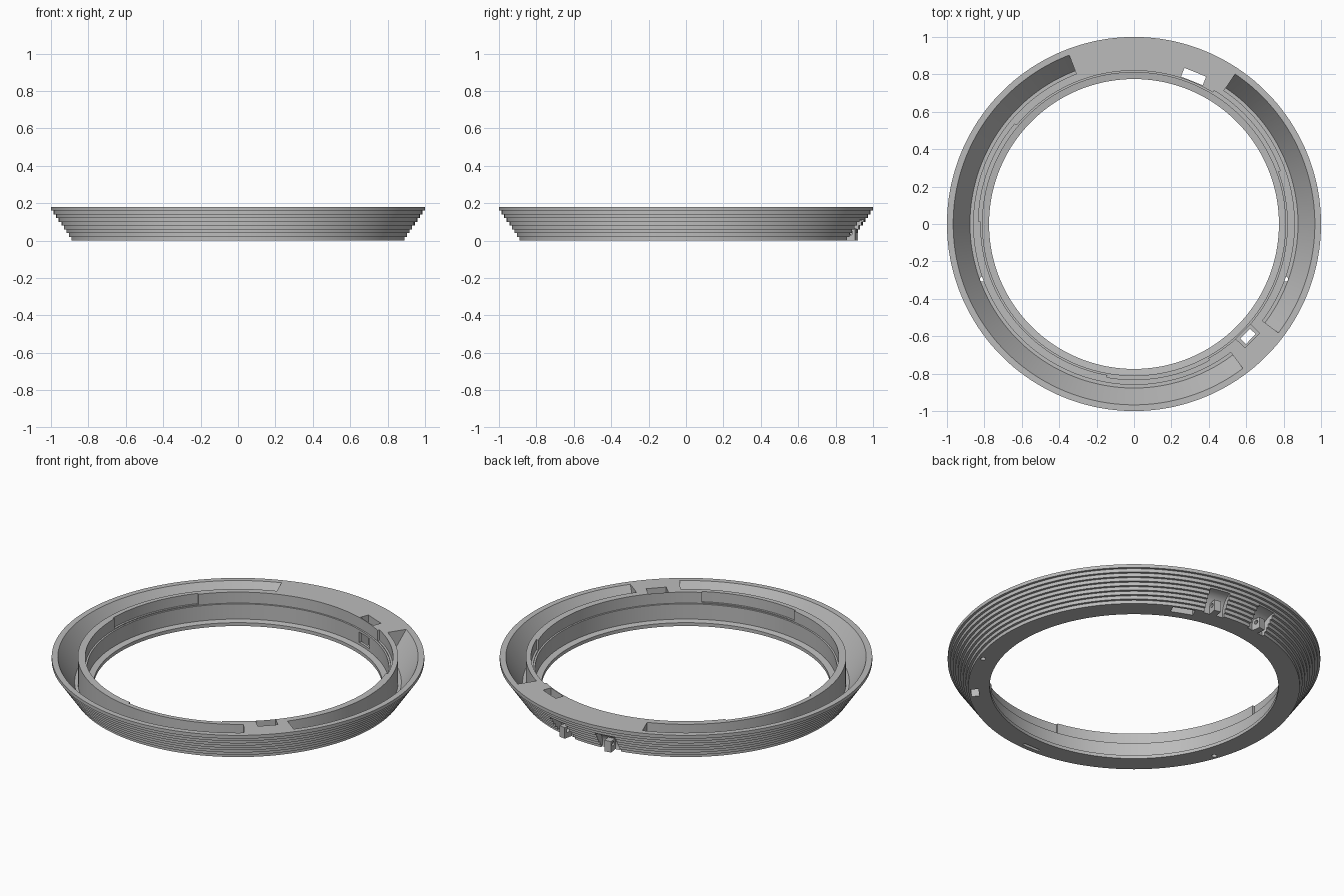
import bpy, bmesh, math
from mathutils import Matrix, Vector

if "Cube" in bpy.data.objects:
    bpy.data.objects.remove(bpy.data.objects["Cube"], do_unlink=True)

grey = bpy.data.materials.new("plain_grey")
grey.use_nodes = True
grey.diffuse_color = (0.5, 0.5, 0.5, 1)
grey.node_tree.nodes["Principled BSDF"].inputs["Base Color"].default_value = (0.5, 0.5, 0.5, 1)


def finish(name, bm):
    bmesh.ops.recalc_face_normals(bm, faces=bm.faces)
    mesh = bpy.data.meshes.new(name)
    bm.to_mesh(mesh)
    bm.free()
    mesh.materials.append(grey)
    obj = bpy.data.objects.new(name, mesh)
    bpy.context.collection.objects.link(obj)
    return obj


def sweep(name, profile, start=0, end=360):
    """Turn a closed (radius, height) profile around z between two angles."""
    bm = bmesh.new()
    full = end - start == 360
    steps = max(1, round((end - start) / 2))
    rings = []
    for i in range(steps if full else steps + 1):
        a = math.radians(start + (end - start) * i / steps)
        rings.append([bm.verts.new((r * math.cos(a), r * math.sin(a), z)) for r, z in profile])
    n = len(profile)
    for i in range(steps):
        p, q = rings[i], rings[(i + 1) % len(rings)]
        for j in range(n):
            k = (j + 1) % n
            bm.faces.new((p[j], p[k], q[k], q[j]))
    if not full:
        bm.faces.new(rings[0])
        bm.faces.new(rings[-1])
    return finish(name, bm)


def turned(angle):
    return Matrix.Rotation(math.radians(angle), 4, "Z")


def block(name, angle, r0, r1, width, z0, z1):
    """Box whose sides follow the radial and tangential directions."""
    bm = bmesh.new()
    centre = Vector(((r0 + r1) / 2, 0, (z0 + z1) / 2))
    bmesh.ops.create_cube(bm, size=1, matrix=turned(angle) @ Matrix.Translation(centre)
                          @ Matrix.Diagonal((r1 - r0, width, z1 - z0, 1)))
    return finish(name, bm)


def rod(name, angle, r, z, radius, length, upright=False):
    """Cylinder, upright or lying along the tangent."""
    bm = bmesh.new()
    tilt = Matrix.Identity(4) if upright else Matrix.Rotation(math.pi / 2, 4, "X")
    bmesh.ops.create_cone(bm, cap_ends=True, segments=32, radius1=radius, radius2=radius,
                          depth=length, matrix=turned(angle) @ Matrix.Translation((r, 0, z)) @ tilt)
    return finish(name, bm)


def cut(target, cutter):
    mod = target.modifiers.new("cut", "BOOLEAN")
    mod.operation = "DIFFERENCE"
    mod.solver = "EXACT"
    mod.object = cutter
    bpy.context.view_layer.objects.active = target
    bpy.ops.object.modifier_apply(modifier=mod.name)
    bpy.data.objects.remove(cutter, do_unlink=True)


# Ring body: stepped bore inside, terraced flare outside
height, terraces = 0.18, 9
profile = [(0.82, height), (0.82, 0.115), (0.81, 0.115), (0.81, 0.025), (0.775, 0.02), (0.775, 0)]
for i in range(terraces):
    r = 0.89 + 0.11 * i / (terraces - 1)
    profile += [(r, height * i / terraces), (r, height * (i + 1) / terraces)]
ring = sweep("flared_ring", profile)

# Two long troughs with a sloping outer wall
trough = [(0.86, 0.03), (0.877, 0.03), (0.967, height), (0.967, 0.25), (0.86, 0.25)]
for start, end in ((111, 307), (-37, 56)):
    cut(ring, sweep("trough_cutter", trough, start, end))

# Three shallow recesses in the inner rim
recess = [(0.79, 0.12), (0.832, 0.12), (0.832, 0.25), (0.79, 0.25)]
for start in (20, 140, 260):
    cut(ring, sweep("recess_cutter", recess, start, start + 39))

# Back slot, open to the bore low down
cut(ring, block("slot_cutter", 68, 0.825, 0.875, 0.125, -0.1, 0.3))
cut(ring, block("slot_window_cutter", 68, 0.78, 0.85, 0.1, 0.04, 0.1))

# Front socket with a smaller through hole
cut(ring, block("socket_cutter", -44.6, 0.82, 0.888, 0.11, 0.1, 0.3))
cut(ring, block("socket_hole_cutter", -44.6, 0.835, 0.877, 0.075, -0.1, 0.3))

# Small holes and a slit in the underside
for angle in (-20, 200):
    cut(ring, rod("drain_cutter", angle, 0.862, 0, 0.014, 0.1, True))
cut(ring, block("slit_cutter", -90, 0.847, 0.865, 0.11, -0.05, 0.015))

# Rounded notches at the back, each with a drilled lug
lugs = []
for angle, side in ((79, "left"), (98, "right")):
    cut(ring, rod("notch_cutter", angle, 0.955, 0.025, 0.085, 0.12))
    lug = block(side + "_lug", angle, 0.86, 0.925, 0.04, 0, 0.065)
    cut(lug, rod("pin_cutter", angle, 0.9, 0.042, 0.012, 0.2))
    lugs.append(lug)

# Smooth the round walls, keep the edges crisp
bpy.ops.object.select_all(action="DESELECT")
for obj in [ring] + lugs:
    obj.select_set(True)
bpy.context.view_layer.objects.active = ring
bpy.ops.object.shade_smooth_by_angle(angle=math.radians(25))
